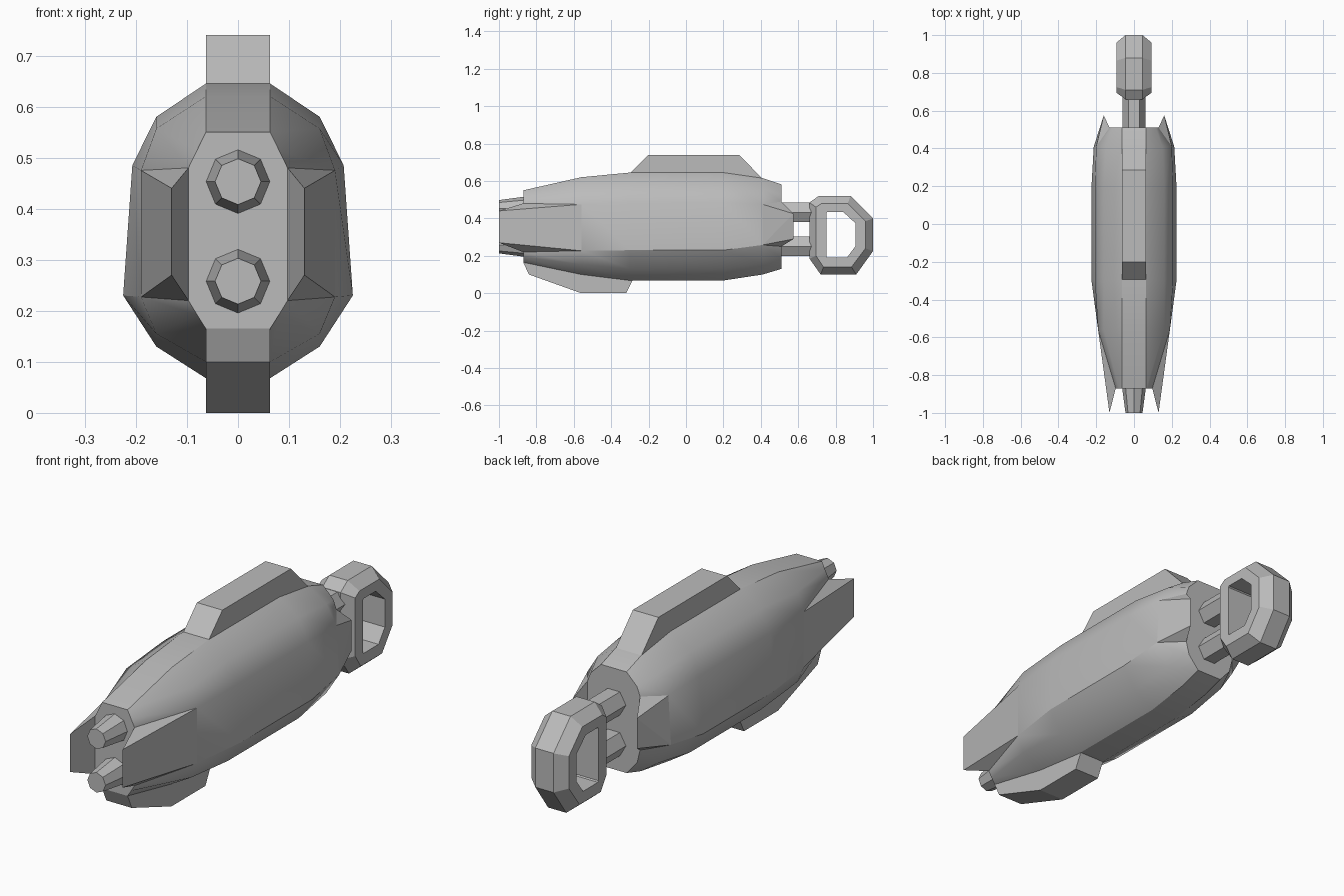
import bpy, bmesh
from math import pi, sin, cos, radians

cube = bpy.data.objects.get("Cube")
if cube:
    bpy.data.objects.remove(cube, do_unlink=True)

grey = bpy.data.materials.new("hull grey")
grey.use_nodes = True
COLOUR = (0.5, 0.5, 0.5, 1)
grey.diffuse_color = COLOUR
grey.node_tree.nodes["Principled BSDF"].inputs["Base Color"].default_value = COLOUR


def finish(name, bm, smooth=False):
    bmesh.ops.recalc_face_normals(bm, faces=bm.faces)
    mesh = bpy.data.meshes.new(name)
    bm.to_mesh(mesh)
    bm.free()
    mesh.materials.append(grey)
    ob = bpy.data.objects.new(name, mesh)
    bpy.context.collection.objects.link(ob)
    if smooth:
        bpy.ops.object.select_all(action='DESELECT')
        ob.select_set(True)
        bpy.context.view_layer.objects.active = ob
        bpy.ops.object.shade_smooth_by_angle(angle=radians(30))
    return ob


def loft(name, rings, closed=False, smooth=False):
    """Bridge equal rings of points; cap the ends, or join last to first."""
    bm = bmesh.new()
    loops = [[bm.verts.new(p) for p in ring] for ring in rings]
    pairs = list(zip(loops, loops[1:]))
    if closed:
        pairs.append((loops[-1], loops[0]))
    else:
        bm.faces.new(loops[0])
        bm.faces.new(loops[-1])
    for a, b in pairs:
        for i in range(len(a)):
            j = (i + 1) % len(a)
            bm.faces.new((a[i], a[j], b[j], b[i]))
    return finish(name, bm, smooth)


def hull(name, points):
    bm = bmesh.new()
    for p in points:
        bm.verts.new(p)
    bmesh.ops.convex_hull(bm, input=bm.verts)
    bmesh.ops.dissolve_limit(bm, angle_limit=radians(2), verts=bm.verts, edges=bm.edges)
    return finish(name, bm)


def section(y, half):
    """Mirror the right-hand half of a cross-section."""
    return [(x, y, z) for x, z in half] + [(-x, y, z) for x, z in reversed(half)]


def tube(name, z, sides, y0, r0, y1, r1, turn=0):
    angles = [turn + 2 * pi * i / sides for i in range(sides)]
    loft(name, [[(r * cos(a), y, z + r * sin(a)) for a in angles]
                for y, r in ((y0, r0), (y1, r1))])


# Main hull
W = 0.063
nose = [(W, .55), (.08, .515), (.097, .48), (.097, .22), (.08, .192), (W, .165)]
shoulder = [(W, .62), (.16, .557), (.19, .475), (.19, .227), (.16, .155), (W, .1)]
middle = [(W, .645), (.16, .58), (.207, .485), (.225, .23), (.16, .13), (W, .068)]
waist = [(W, .615), (.15, .557), (.2, .475), (.213, .258), (.15, .16), (W, .1)]
tail = [(W, .582), (.115, .53), (.13, .49), (.13, .25), (.115, .19), (W, .13)]
loft("main_hull", [section(y, s) for y, s in (
    (-.87, nose), (-.56, shoulder), (-.3, middle), (.2, middle), (.41, waist), (.51, tail))],
    smooth=True)

# Side blades reaching past both ends of the hull
for side, s in (("left", 1), ("right", -1)):
    for end, pts in (
        ("front", [(.19, -.56, .475), (.19, -.56, .227), (.097, -.87, .48),
                   (.097, -.87, .22), (.13, -1, .44), (.13, -1, .27)]),
        ("rear", [(.2, .41, .475), (.213, .41, .258), (.13, .51, .49),
                  (.13, .51, .25), (.16, .575, .425), (.16, .575, .29)])):
        hull(f"{end}_blade_{side}", [(s * x, y, z) for x, y, z in pts])

# Top and bottom fins
for name, profile in (
    ("top_fin", [(-.3, .64), (-.2, .74), (.285, .74), (.41, .61)]),
    ("bottom_fin", [(-.87, .165), (-.84, .1), (-.56, 0), (-.32, 0), (-.28, .08), (-.56, .12)])):
    loft(name, [[(x, y, z) for y, z in profile] for x in (-W, W)])

# Tapered front barrels and rear struts
for place, z_front, z_rear in (("upper", .453, .432), ("lower", .258, .25)):
    tube(f"{place}_barrel", z_front, 8, -.85, .065, -1, .045, pi / 2)
    tube(f"{place}_strut", z_rear, 6, .48, .06, .72, .06)

# Rear grip ring: chamfered outside, flat sides, straight hole
outer = [(.66, .485), (.71, .52), (.88, .52), (1, .4), (1, .225), (.91, .1), (.72, .1), (.66, .185)]
rim = [(.695, .46), (.725, .48), (.865, .48), (.96, .385), (.96, .24), (.885, .14), (.735, .14), (.695, .2)]
hole = [(.75, .43), (.755, .435), (.84, .435), (.905, .375), (.905, .25), (.86, .19), (.755, .19), (.75, .195)]


def ring(points, x):
    return [(x, y, z) for y, z in points]


loft("grip_ring", [ring(outer, -.045), ring(rim, -.093), ring(hole, -.093),
                   ring(hole, .093), ring(rim, .093), ring(outer, .045)], closed=True)
